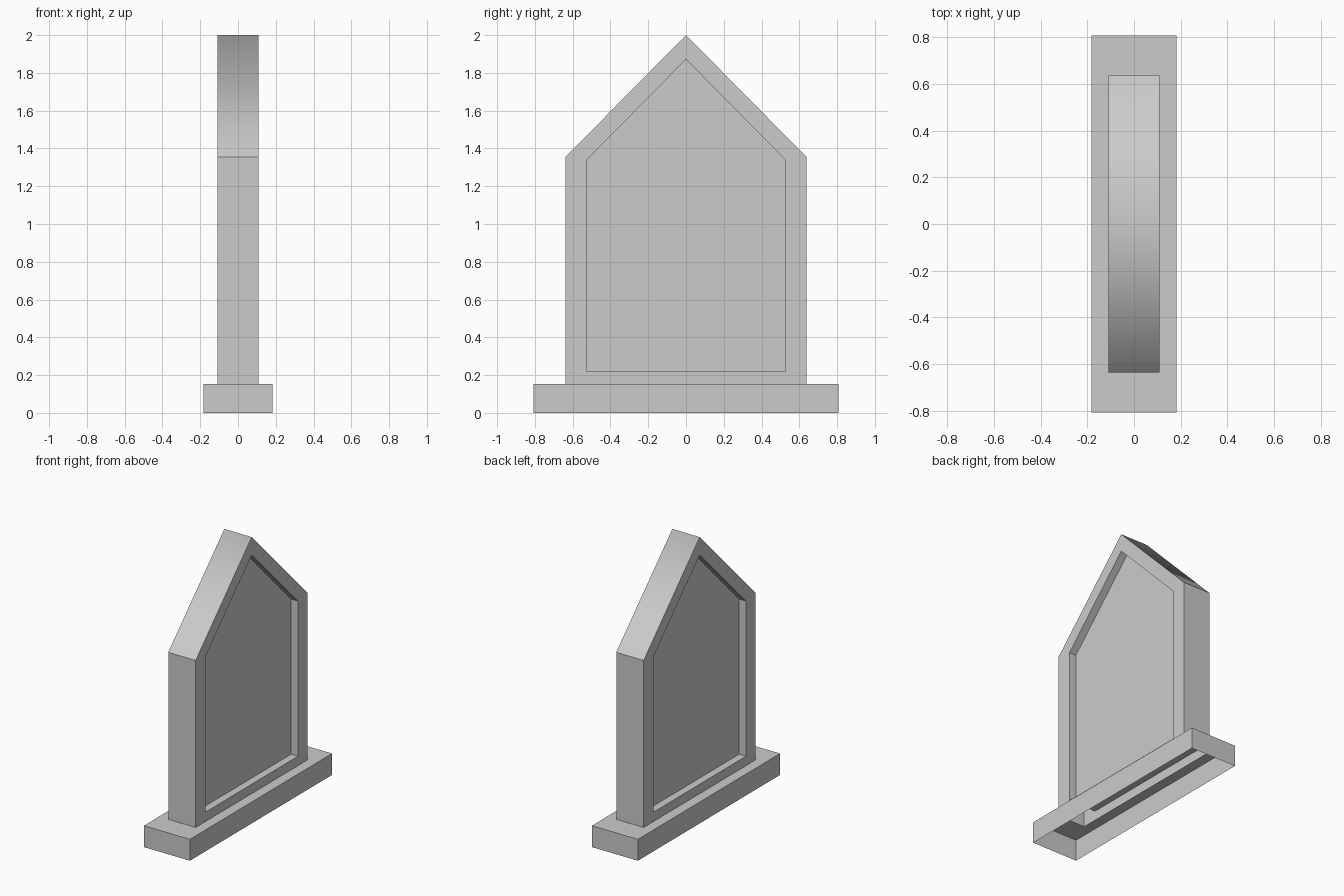
import bpy
import bmesh

cube = bpy.data.objects.get("Cube")
if cube:
    bpy.data.objects.remove(cube, do_unlink=True)

stone = bpy.data.materials.new("light_grey_stone")
stone.use_nodes = True
GREY = (0.6, 0.6, 0.6, 1.0)
stone.diffuse_color = GREY
stone.node_tree.nodes["Principled BSDF"].inputs["Base Color"].default_value = GREY

BASE_TOP = 0.154
SLAB_X, SLAB_Y = 0.109, 0.637      # half thickness and half width of the slab


def ring(bm, points):
    return [bm.verts.new(p) for p in points]


def bridge(bm, a, b, skip=()):
    """Quads between two matching closed loops."""
    n = len(a)
    for i in range(n):
        if i not in skip:
            j = (i + 1) % n
            bm.faces.new((a[i], a[j], b[j], b[i]))


def finish(bm, name, smooth_edge=lambda e: False):
    bmesh.ops.recalc_face_normals(bm, faces=bm.faces[:])
    for f in bm.faces:
        f.smooth = True
    for e in bm.edges:
        e.smooth = smooth_edge(e)
    mesh = bpy.data.meshes.new(name)
    bm.to_mesh(mesh)
    bm.free()
    mesh.materials.append(stone)
    obj = bpy.data.objects.new(name, mesh)
    bpy.context.collection.objects.link(obj)
    return obj


def rectangle(hx, hy, z):
    return [(-hx, -hy, z), (hx, -hy, z), (hx, hy, z), (-hx, hy, z)]


def gable(x, hy, bottom, eave, apex):
    """Pointed outline; its first segment is the bottom edge."""
    return [(x, -hy, bottom), (x, hy, bottom), (x, hy, eave),
            (x, 0, apex), (x, -hy, eave)]


# Plinth: hollow, open underneath, with an opening under the slab
bm = bmesh.new()
foot = ring(bm, rectangle(0.183, 0.808, 0))
rim = ring(bm, rectangle(0.183, 0.808, BASE_TOP))
opening = ring(bm, rectangle(SLAB_X, SLAB_Y, BASE_TOP))
bridge(bm, foot, rim)
bridge(bm, rim, opening)
finish(bm, "plinth")

# Gabled slab: border and sunken panel on both faces, open underneath
bm = bmesh.new()
outlines = []
for side in (-1, 1):
    face_x = side * SLAB_X
    inner = (0.527, 0.222, 1.338, 1.872)
    outer = ring(bm, gable(face_x, SLAB_Y, BASE_TOP, 1.356, 2.0))
    lip = ring(bm, gable(face_x, *inner))
    panel = ring(bm, gable(face_x * 0.5, *inner))
    bridge(bm, outer, lip)
    bridge(bm, lip, panel)
    bm.faces.new(panel)
    outlines.append(outer)
bridge(bm, *outlines, skip=(0,))

# Only the outer ridge is shaded softly
finish(bm, "gabled_slab",
       lambda e: all(v.co.z > 1.99 for v in e.verts))
